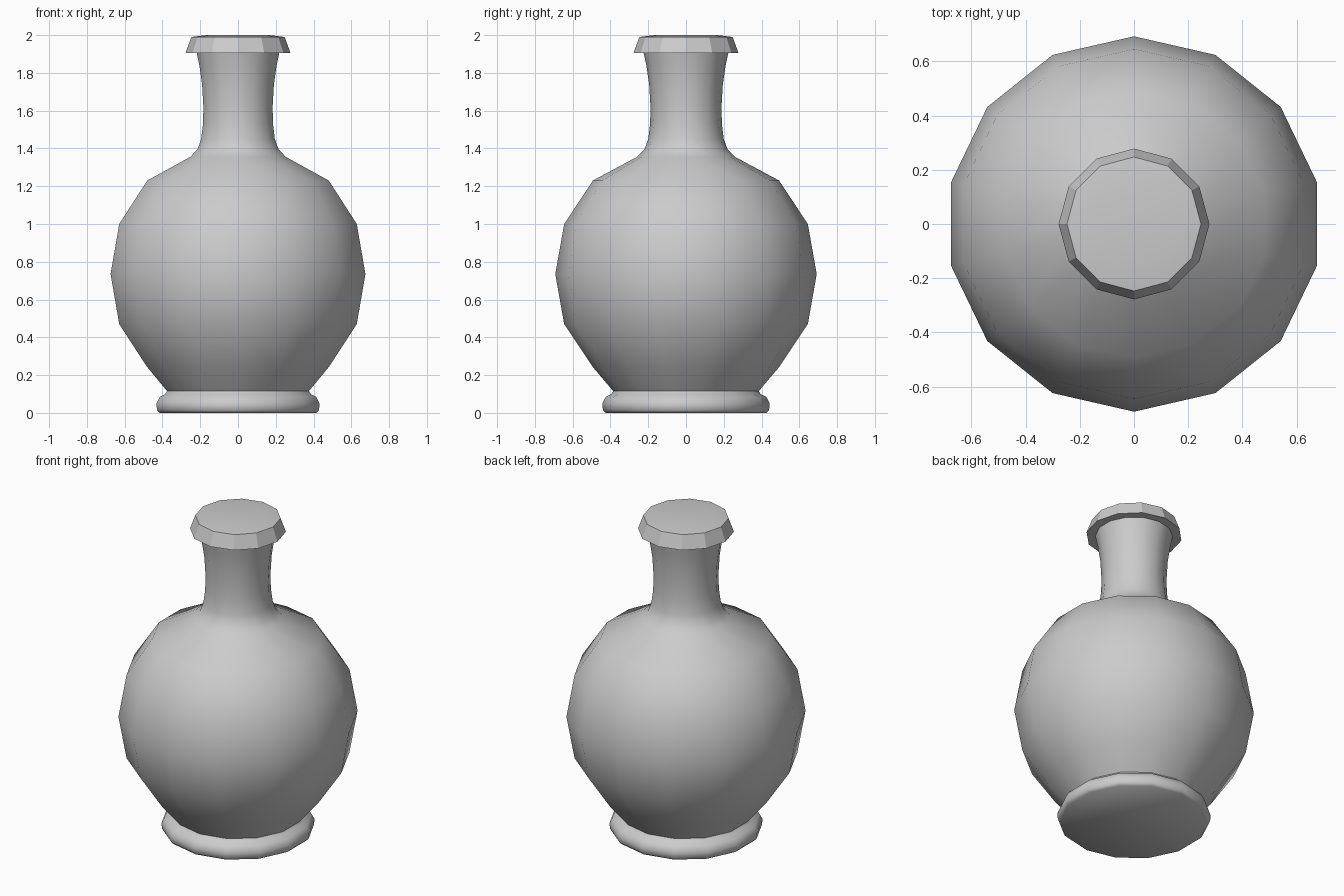
import bpy, bmesh
from math import sin, cos, pi, radians

if "Cube" in bpy.data.objects:
    bpy.data.objects.remove(bpy.data.objects["Cube"])


def lathe(name, profile, sides, smooth_angle):
    """Revolve (radius, z) points about z, first vertex on +y, ends closed."""
    bm = bmesh.new()
    rings = [[bm.verts.new((r * sin(2 * pi * i / sides), r * cos(2 * pi * i / sides), z))
              for i in range(sides)] for r, z in profile]
    for low, high in zip(rings, rings[1:]):
        for i in range(sides):
            j = (i + 1) % sides
            bm.faces.new((low[i], low[j], high[j], high[i]))
    bm.faces.new(rings[0])
    bm.faces.new(rings[-1])
    bmesh.ops.recalc_face_normals(bm, faces=bm.faces)
    mesh = bpy.data.meshes.new(name)
    bm.to_mesh(mesh)
    bm.free()
    obj = bpy.data.objects.new(name, mesh)
    bpy.context.collection.objects.link(obj)
    bpy.ops.object.select_all(action='DESELECT')
    obj.select_set(True)
    bpy.context.view_layer.objects.active = obj
    bpy.ops.object.shade_smooth_by_angle(angle=radians(smooth_angle))
    return obj


# Flask: rolled foot, round belly, shoulder and flared neck
lathe("flask_body", [
    (0.425, 0.0), (0.44, 0.015), (0.443, 0.05), (0.425, 0.085), (0.395, 0.1),
    (0.385, 0.115), (0.495, 0.245), (0.645, 0.47), (0.692, 0.735), (0.645, 1.0),
    (0.493, 1.23), (0.26, 1.355), (0.22, 1.395), (0.2, 1.45), (0.19, 1.53),
    (0.188, 1.62), (0.195, 1.74), (0.21, 1.84), (0.225, 1.91)], 14, 60)

# Crown-shaped cap with twelve flat facets and a slightly domed top
lathe("cap", [(0.22, 1.905), (0.278, 1.905), (0.247, 1.99), (0.17, 2.0)], 12, 25)
